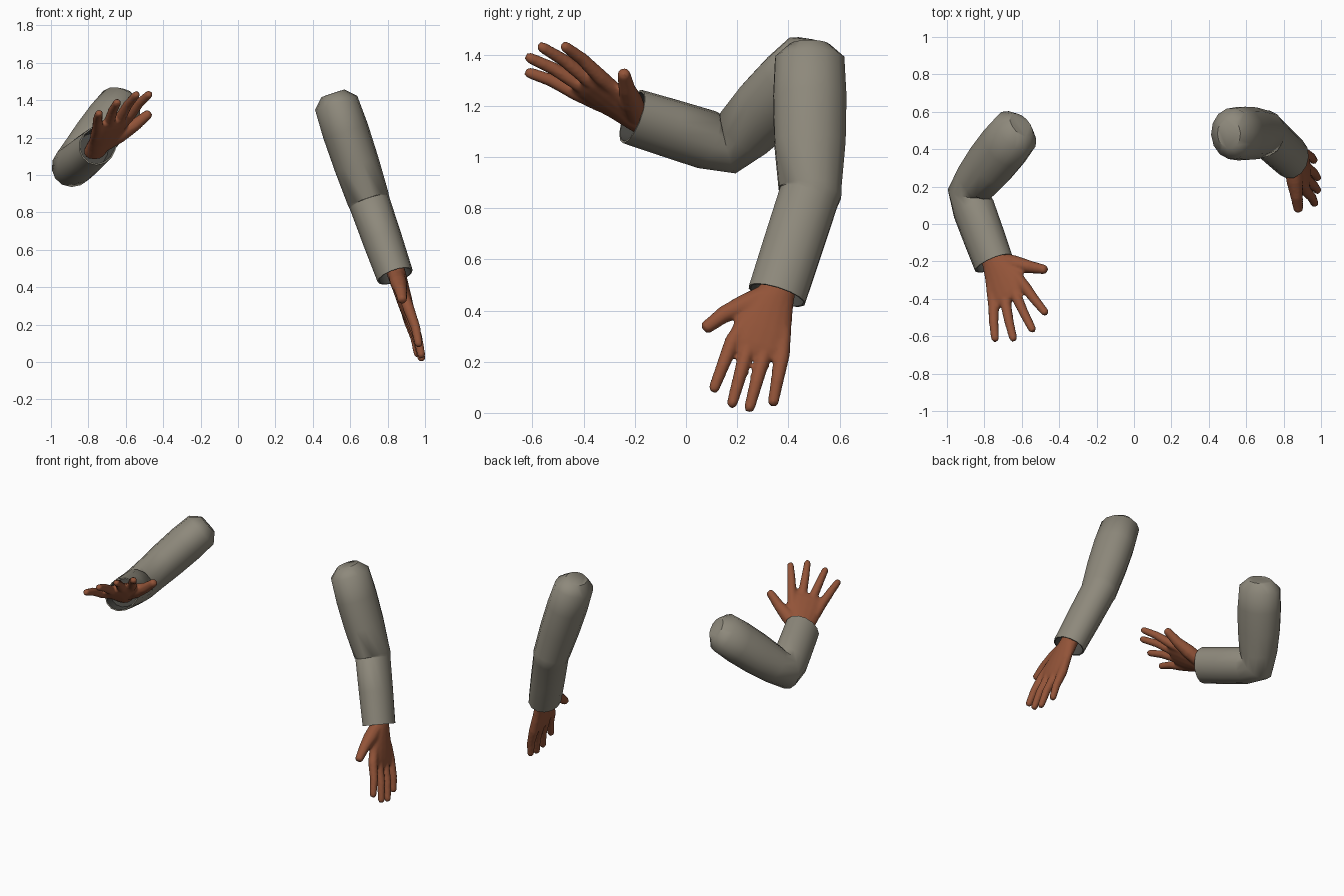
import bpy, bmesh, math
from mathutils import Vector as V

cube = bpy.data.objects.get("Cube")
if cube:
    bpy.data.objects.remove(cube, do_unlink=True)


def material(name, rgb):
    m = bpy.data.materials.new(name)
    m.use_nodes = True
    m.diffuse_color = (*rgb, 1)
    m.node_tree.nodes["Principled BSDF"].inputs["Base Color"].default_value = (*rgb, 1)
    return m


CLOTH = material("grey_cloth", (0.27, 0.25, 0.20))
LINING = material("dark_lining", (0.07, 0.068, 0.06))
SKIN = material("brown_skin", (0.29, 0.088, 0.04))


def loft(bm, rings, sides, lining_from=999):
    """Skin a list of (centre, axis_a, axis_b) elliptical rings and cap both ends."""
    loops = []
    for c, a, b in rings:
        angles = [2 * math.pi * i / sides for i in range(sides)]
        loops.append([bm.verts.new(c + a * math.cos(t) + b * math.sin(t)) for t in angles])
    faces = [bm.faces.new(loops[0]), bm.faces.new(loops[-1])]
    faces[1].material_index = int(lining_from < len(rings))
    for k in range(len(loops) - 1):
        for i in range(sides):
            j = (i + 1) % sides
            f = bm.faces.new((loops[k][i], loops[k][j], loops[k + 1][j], loops[k + 1][i]))
            f.material_index = int(k >= lining_from)
            faces.append(f)
    bmesh.ops.recalc_face_normals(bm, faces=faces)


def finish(bm, name, mats, angle):
    mesh = bpy.data.meshes.new(name)
    bm.to_mesh(mesh)
    bm.free()
    ob = bpy.data.objects.new(name, mesh)
    bpy.context.collection.objects.link(ob)
    for m in mats:
        mesh.materials.append(m)
    bpy.ops.object.select_all(action='DESELECT')
    ob.select_set(True)
    bpy.context.view_layer.objects.active = ob
    bpy.ops.object.shade_smooth_by_angle(angle=math.radians(angle))
    return ob


def sleeve(name, shoulder, elbow, cuff):
    t0 = (elbow - shoulder).normalized()
    t1 = (cuff - elbow).normalized()
    h = t0.cross(t1).normalized()
    theta = t0.angle(t1)
    r = 0.122
    k = r * math.tan(theta / 2)
    out = (t0 - t1).normalized()
    tm = (t0 + t1).normalized()
    mid = elbow + out * (r - r / math.cos(theta / 2) + 0.015 * theta)

    def ring(c, t, wide, deep):
        return (c, h * wide, h.cross(t).normalized() * deep)

    before, after = elbow - t0 * k, elbow + t1 * k
    rings = [
        # rounded shoulder end
        ring(shoulder - t0 * 0.055, t0, 0.065, 0.08),
        ring(shoulder, t0, 0.119, 0.138),
        ring(shoulder.lerp(before, 0.3), t0, 0.125, 0.146),
        ring(shoulder.lerp(before, 0.65), t0, 0.122, 0.142),
        # elbow fan
        ring(before, t0, 0.114, 0.125),
        ring(mid, tm, 0.112, 0.122),
        ring(after, t1, 0.11, 0.12),
        # forearm and open cuff
        ring(after.lerp(cuff, 0.5), t1, 0.106, 0.119),
        ring(cuff, t1, 0.099, 0.117),
        ring(cuff, t1, 0.091, 0.109),
        ring(cuff - t1 * 0.09, t1, 0.086, 0.1),
    ]
    bm = bmesh.new()
    loft(bm, rings, 14, lining_from=9)
    finish(bm, name, [CLOTH, LINING], 45)


# Knuckles as (along the hand, towards the thumb), index to little finger
KNUCKLES = [(0.235, 0.108), (0.25, 0.043), (0.25, -0.025), (0.228, -0.093)]
# Palm sections: along, sideways offset, half width, half thickness
PALM = [(-0.07, 0, 0.066, 0.05), (0.0, 0.0, 0.073, 0.05), (0.07, 0.008, 0.095, 0.045),
        (0.16, 0.008, 0.118, 0.04), (0.225, 0.008, 0.122, 0.034), (0.262, 0.008, 0.095, 0.024)]


def hand(name, wrist, thumb_tip, tips, side):
    u = ((tips[1] + tips[2]) / 2 - wrist).normalized()
    v = tips[0] - tips[3]
    v = (v - u * v.dot(u)).normalized()
    w = u.cross(v) * side           # palm direction

    def at(a, b, c=0):
        return wrist + u * a + v * b + w * c

    def digit(points, radii):
        rings = []
        for i, p in enumerate(points):
            t = (points[min(i + 1, len(points) - 1)] - points[max(i - 1, 0)]).normalized()
            a = t.cross(w).normalized()
            rings.append((p, a * radii[i], a.cross(t) * radii[i]))
        loft(bm, rings, 10)

    bm = bmesh.new()
    loft(bm, [(at(a, b), v * hw, w * ht) for a, b, hw, ht in PALM], 16)
    for (a, b), tip in zip(KNUCKLES, tips):
        base, knuckle = at(a - 0.1, b * 0.75), at(a, b)
        bend = knuckle.lerp(tip, 0.5) - w * 0.008
        end = knuckle.lerp(tip, 0.93)
        digit([base, knuckle, bend, end, tip], [0.03, 0.031, 0.026, 0.022, 0.014])
    joint = at(0.138, 0.172, 0.018)
    digit([at(0.01, 0.03, 0.005), at(0.075, 0.1, 0.012), joint, joint.lerp(thumb_tip, 0.88), thumb_tip],
          [0.045, 0.046, 0.034, 0.026, 0.016])
    ob = finish(bm, name, [SKIN], 180)
    # Blend the fingers into the palm
    remesh = ob.modifiers.new("blend", 'REMESH')
    remesh.mode = 'VOXEL'
    remesh.voxel_size = 0.009
    remesh.use_smooth_shade = True
    smooth = ob.modifiers.new("soften", 'SMOOTH')
    smooth.factor = 0.5
    smooth.iterations = 3


# Lowered left arm
sleeve("left_sleeve", V((0.525, 0.483, 1.385)), V((0.70, 0.485, 0.86)), V((0.84, 0.355, 0.46)))
hand("left_hand", V((0.85, 0.353, 0.463)), V((0.88, 0.068, 0.325)),
     [V((0.97, 0.104, 0.082)), V((0.985, 0.176, 0.022)),
      V((0.985, 0.244, 0.005)), V((0.965, 0.338, 0.028))], 1)

# Raised, bent right arm
sleeve("right_sleeve", V((-0.63, 0.495, 1.372)), V((-0.89, 0.17, 1.04)), V((-0.75, -0.21, 1.158)))
hand("right_hand", V((-0.745, -0.2, 1.16)), V((-0.468, -0.245, 1.335)),
     [V((-0.468, -0.482, 1.44)), V((-0.538, -0.575, 1.438)),
      V((-0.643, -0.625, 1.395)), V((-0.742, -0.627, 1.335))], -1)
